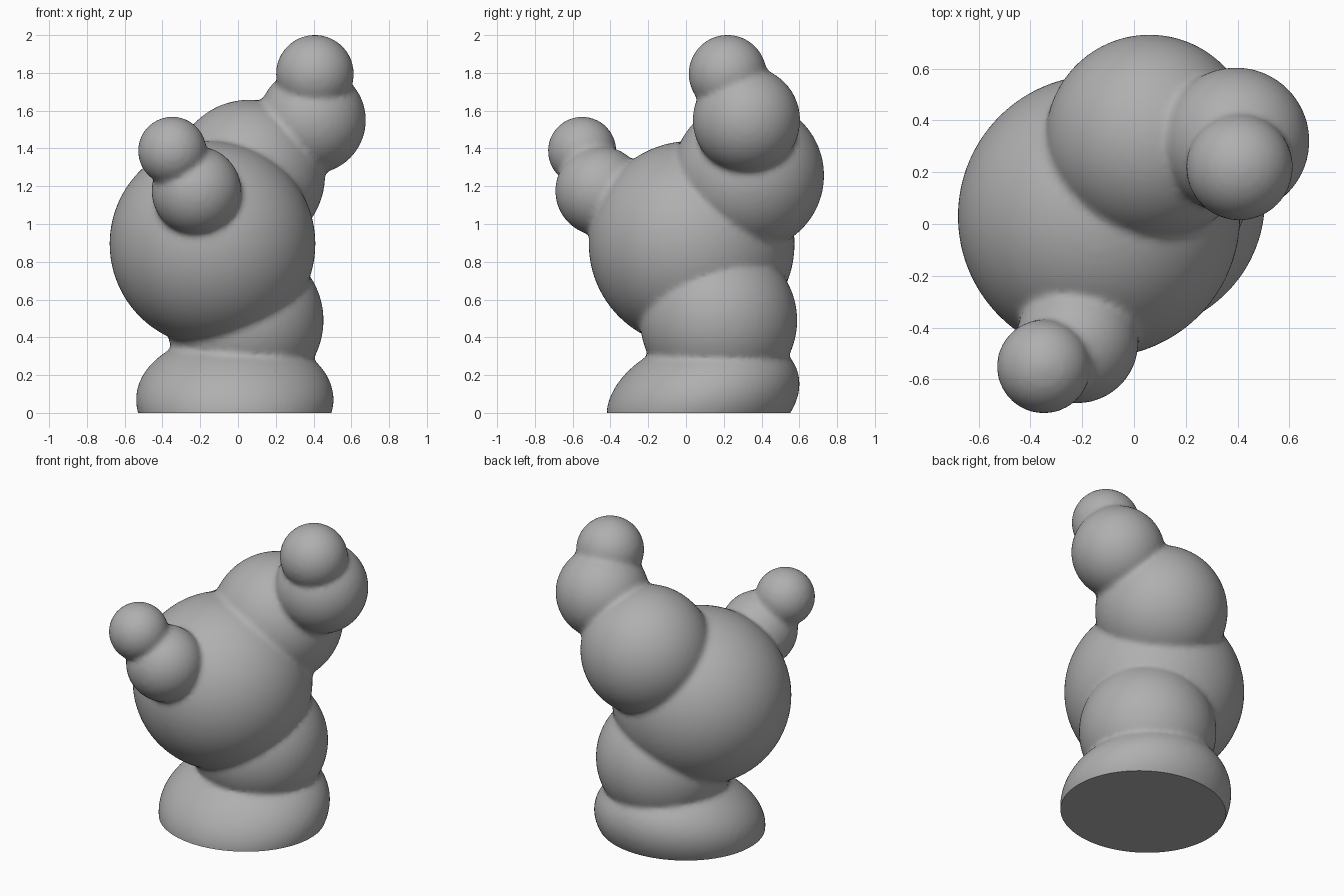
import bpy, bmesh
from math import radians

if "Cube" in bpy.data.objects:
    bpy.data.objects.remove(bpy.data.objects["Cube"])


def blob(name, loc, r, scale=(1, 1, 1), tilt=0):
    """One rounded lump of the figure."""
    bpy.ops.mesh.primitive_uv_sphere_add(segments=96, ring_count=48, radius=r, location=loc,
                                         rotation=(radians(tilt), 0, 0))
    ob = bpy.context.object
    ob.name = name
    ob.scale = scale
    return ob


parts = [
    # squashed, slightly tilted foot
    blob("foot", (-0.017, 0.09, 0.07), 0.523, (1, 1, 0.64), 16),
    # trunk
    blob("lower_trunk", (0.037, 0.173, 0.49), 0.416),
    blob("belly", (-0.135, 0.03, 0.895), 0.545),
    blob("shoulder", (0.06, 0.33, 1.257), 0.401),
    # tall branch
    blob("neck", (0.393, 0.32, 1.55), 0.284),
    blob("head", (0.407, 0.22, 1.795), 0.206),
    # short front branch
    blob("arm", (-0.22, -0.455, 1.175), 0.237),
    blob("hand", (-0.348, -0.55, 1.387), 0.181),
]

# fuse the lumps into one skin with softened creases
bpy.ops.object.select_all(action='DESELECT')
for p in parts:
    p.select_set(True)
bpy.context.view_layer.objects.active = parts[0]
bpy.ops.object.join()
body = bpy.context.object
body.name = "lumpy_body"
bpy.ops.object.transform_apply(location=True, rotation=True, scale=True)
remesh = body.modifiers.new("fuse", 'REMESH')
remesh.mode = 'VOXEL'
remesh.voxel_size = 0.018
soften = body.modifiers.new("soften", 'SMOOTH')
soften.factor = 0.5
soften.iterations = 4
for m in ("fuse", "soften"):
    bpy.ops.object.modifier_apply(modifier=m)

# cut the flat underside
bm = bmesh.new()
bm.from_mesh(body.data)
cut = bmesh.ops.bisect_plane(bm, geom=bm.verts[:] + bm.edges[:] + bm.faces[:],
                             plane_co=(0, 0, 0), plane_no=(0, 0, 1), clear_inner=True)
rim = [e for e in cut["geom_cut"] if isinstance(e, bmesh.types.BMEdge)]
bmesh.ops.contextual_create(bm, geom=rim)
bmesh.ops.recalc_face_normals(bm, faces=bm.faces[:])
bm.to_mesh(body.data)
bm.free()
bpy.ops.object.shade_smooth_by_angle(angle=radians(50))

# dark grey clay
clay = bpy.data.materials.new("dark_clay")
clay.diffuse_color = (0.43, 0.43, 0.43, 1)
clay.use_nodes = True
clay.node_tree.nodes["Principled BSDF"].inputs["Base Color"].default_value = clay.diffuse_color
body.data.materials.clear()
body.data.materials.append(clay)
